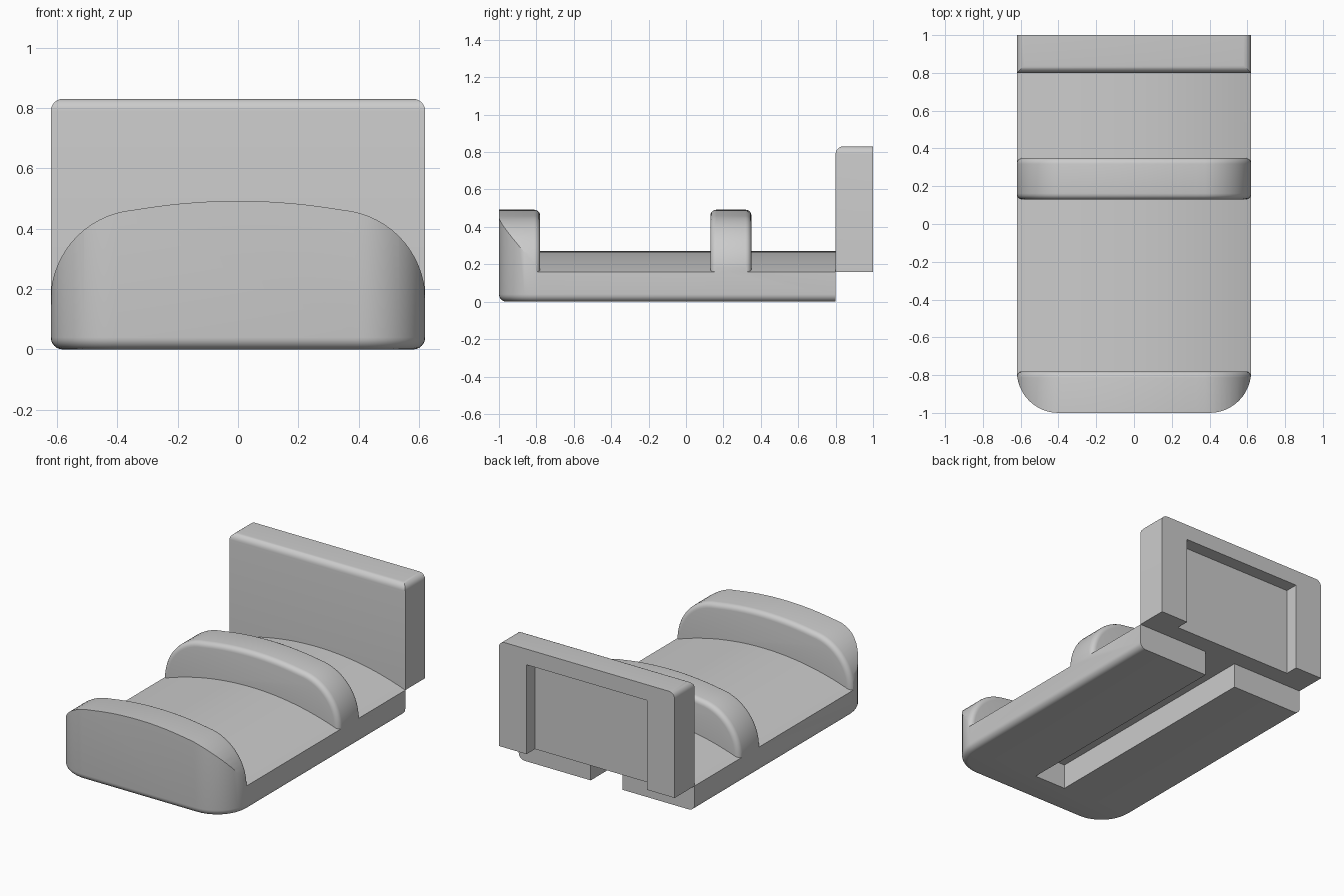
import bpy, bmesh, math
from mathutils import Vector

cube = bpy.data.objects.get("Cube")
if cube:
    bpy.data.objects.remove(cube, do_unlink=True)

grey = bpy.data.materials.new("plain grey")
grey.use_nodes = True
grey.diffuse_color = (0.6, 0.6, 0.6, 1)
grey.node_tree.nodes["Principled BSDF"].inputs["Base Color"].default_value = (0.6, 0.6, 0.6, 1)

HALF, ROUND = 0.62, 0.04


def prism(name, points, direction, bevel=None, width=ROUND, segments=6):
    """Extrude an outline along a direction and round the edges that pass the test."""
    bm = bmesh.new()
    face = bm.faces.new([bm.verts.new(p) for p in points])
    moved = bmesh.ops.extrude_face_region(bm, geom=[face], use_keep_orig=True)
    tops = [v for v in moved["geom"] if isinstance(v, bmesh.types.BMVert)]
    bmesh.ops.translate(bm, verts=tops, vec=direction)
    bmesh.ops.recalc_face_normals(bm, faces=bm.faces)
    if bevel:
        edges = [e for e in bm.edges if bevel(e.verts[0].co, e.verts[1].co)]
        bmesh.ops.bevel(bm, geom=edges, offset=width, segments=segments,
                        profile=0.5, affect="EDGES")
    mesh = bpy.data.meshes.new(name)
    bm.to_mesh(mesh)
    bm.free()
    mesh.materials.append(grey)
    obj = bpy.data.objects.new(name, mesh)
    bpy.context.collection.objects.link(obj)
    return obj


def box(name, x, y0, y1, z0, z1, **kw):
    outline = [(-x, y0, z0), (x, y0, z0), (x, y0, z1), (-x, y0, z1)]
    return prism(name, outline, Vector((0, y1 - y0, 0)), **kw)


def combine(obj, other, operation):
    """Apply a boolean and remove the helper."""
    other.hide_render = True
    mod = obj.modifiers.new("cut", "BOOLEAN")
    mod.operation, mod.object, mod.solver = operation, other, "EXACT"
    bpy.context.view_layer.update()
    graph = bpy.context.evaluated_depsgraph_get()
    mesh = bpy.data.meshes.new_from_object(obj.evaluated_get(graph))
    obj.modifiers.clear()
    obj.data = mesh
    bpy.data.objects.remove(other, do_unlink=True)


def finish(obj):
    bpy.ops.object.select_all(action="DESELECT")
    obj.select_set(True)
    bpy.context.view_layer.objects.active = obj
    bpy.ops.object.shade_smooth_by_angle(angle=math.radians(30))


def arc(cx, cy, r, start, end, n):
    angles = [math.radians(start + (end - start) * i / n) for i in range(n + 1)]
    return [(cx + r * math.cos(a), cy + r * math.sin(a)) for a in angles]


def rib(name, y0, y1, rounded_ends):
    """Arched cross rib with its curved rims rounded."""
    half = [(HALF + 0.001, 0.1)]
    half += arc(0.321, 0.163, 0.3, 0, 79, 14)
    half += arc(0, -1.508, 2.0, 79.2, 90, 8)[1:]
    outline = half + [(-x, z) for x, z in reversed(half[:-1])]

    def rim(a, b):
        return (abs(a.y - b.y) < 1e-5 and max(a.z, b.z) > 0.11
                and any(abs(a.y - y) < 1e-5 for y in rounded_ends))
    return prism(name, [(x, y0, z) for x, z in outline], Vector((0, y1 - y0, 0)),
                 bevel=rim, width=0.032, segments=5)


# Long base with a gently domed top
dome = arc(0, -1.53, 1.8, 67, 113, 32)
outline = [(-dome[0][0], -0.1), (dome[0][0], -0.1)] + dome
body = prism("base_with_ribs", [(x, -1.1, z) for x, z in outline], Vector((0, 2, 0)))

# Front rib and middle rib
combine(body, rib("front_rib", -1.1, -0.78, [-0.78]), "UNION")
combine(body, rib("middle_rib", 0.13, 0.35, [0.13, 0.35]), "UNION")

# Trim to a plan with rounded front corners and a rounded lower edge
corner = arc(0.4, -0.78, 0.22, -90, 0, 12)
plan = corner + [(HALF, 0.8), (-HALF, 0.8)] + [(-x, y) for x, y in reversed(corner)]
footprint = prism("footprint", [(x, y, 0) for x, y in plan], Vector((0, 0, 1)),
                  bevel=lambda a, b: max(a.z, b.z) < 1e-5 and min(a.y, b.y) < 0.79)
combine(body, footprint, "INTERSECT")

# Slot along the underside, open at the back
combine(body, box("slot", 0.112, -0.78, 0.9, -0.1, 0.16), "DIFFERENCE")
finish(body)


# Upright back plate with rounded top front and top side edges
def top_edge(a, b):
    return min(a.z, b.z) > 0.82 and min(a.y, b.y) < 0.9


plate = box("back_plate", HALF, 0.8, 1.0, 0.16, 0.83, bevel=top_edge)

# Recess in its rear face, open at the bottom
combine(plate, box("recess", 0.425, 0.915, 1.1, 0.05, 0.73), "DIFFERENCE")
finish(plate)
